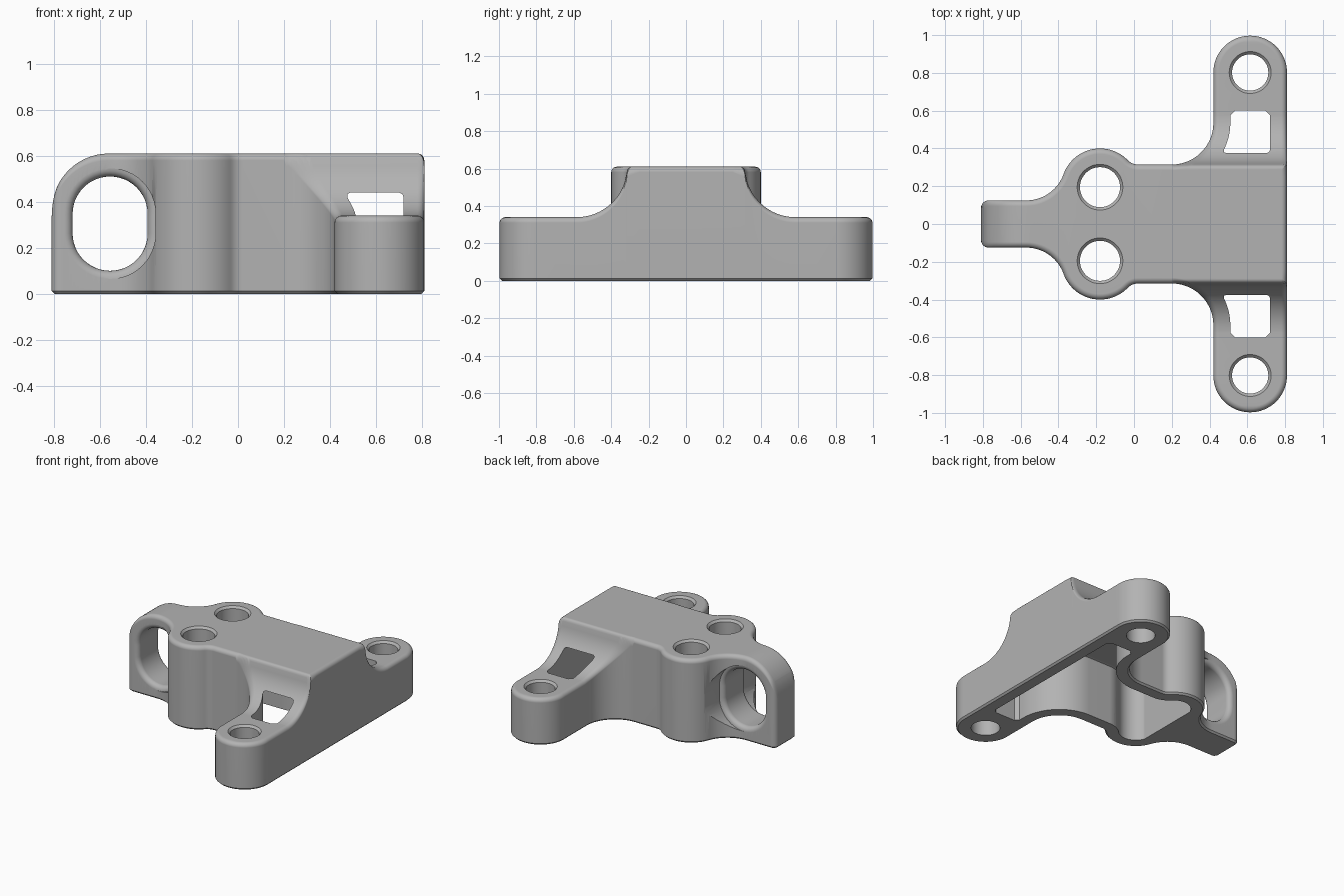
import bpy, bmesh
from math import sin, cos, pi, radians, sqrt, atan2

cube = bpy.data.objects.get("Cube")
if cube:
    bpy.data.objects.remove(cube, do_unlink=True)

TOP, FOOT, ROUND = 0.61, 0.34, 0.03
BOSS_X, BOSS_Y, BOSS_R = -0.18, 0.195, 0.205
FOOT_X, FOOT_Y, FOOT_R = 0.615, 0.802, 0.195
EDGE_X = FOOT_X + FOOT_R

grey = bpy.data.materials.new("plain grey")
grey.use_nodes = True
grey.diffuse_color = (0.45, 0.45, 0.45, 1)
grey.node_tree.nodes["Principled BSDF"].inputs["Base Color"].default_value = (0.45, 0.45, 0.45, 1)


def arc(cx, cy, r, a0, a1, n):
    """Points on an arc, angles in degrees."""
    angles = [radians(a0 + (a1 - a0) * i / n) for i in range(n + 1)]
    return [(cx + r * cos(a), cy + r * sin(a)) for a in angles]


def chains(d):
    """Half of the footprint inset by d: body side, arm inner side, arm outer side."""
    neck = -0.57
    flare_y, flare_r = 0.334, 0.209
    small_x, small_y, small_r = 0.02, 0.388, 0.073
    t1 = math_deg(flare_y - BOSS_Y, neck - BOSS_X)
    t2 = math_deg(small_y - BOSS_Y, small_x - BOSS_X)
    body = arc(-0.77, 0.085, 0.04 - d, 180, 90, 6)
    body += [(-0.77 + 0.2 * (i / 12) ** 1.3, 0.125 - d) for i in range(1, 12)]
    body += arc(neck, flare_y, flare_r + d, -90, t1 - 180, 14)
    body += arc(BOSS_X, BOSS_Y, BOSS_R - d, t1, t2, 28)[1:]
    body += arc(small_x, small_y, small_r + d, t2 - 180, -90, 6)[1:]
    body.append((0.2, 0.315 - d))
    inner = arc(0.2, 0.535, 0.22 + d, -90, 0, 32)
    inner += [(0.42 + d, y) for y in (0.55, 0.565, 0.575, 0.6, 0.7)]
    inner += arc(FOOT_X, FOOT_Y, FOOT_R - d, 180, 90, 16)
    n = len(inner) - 17
    outer = [(EDGE_X - d if i < n else 2 * FOOT_X - x, y) for i, (x, y) in enumerate(inner)]
    return body, inner, outer


def math_deg(dy, dx):
    return atan2(dy, dx) * 180 / pi


def height(x, y):
    """Top surface: rounded nose, flat deck, and hollow sweep down to the feet."""
    y = abs(y)
    if x < -0.56:
        return TOP - 0.25 + sqrt(max(0, 0.0625 - (x + 0.56) ** 2))
    if x < 0.2005 or y <= 0.29:
        return TOP
    if y < 0.315:
        return TOP - 0.025 + sqrt(max(0, 0.025 ** 2 - (y - 0.29) ** 2))
    if y < 0.585:
        return TOP - sqrt(max(0.025 ** 2, 0.27 ** 2 - (0.585 - y) ** 2))
    return FOOT


def make_object(name, bm):
    bmesh.ops.remove_doubles(bm, verts=bm.verts, dist=1e-5)
    bmesh.ops.recalc_face_normals(bm, faces=bm.faces)
    mesh = bpy.data.meshes.new(name)
    bm.to_mesh(mesh)
    bm.free()
    mesh.materials.append(grey)
    ob = bpy.data.objects.new(name, mesh)
    bpy.context.collection.objects.link(ob)
    return ob


def bridge(bm, a, b):
    for i in range(len(a)):
        j = (i + 1) % len(a)
        bm.faces.new((a[i], a[j], b[j], b[i]))


def stack(name, rings):
    """Closed solid from rings of 3D points."""
    bm = bmesh.new()
    loops = [[bm.verts.new(p) for p in ring] for ring in rings]
    for a, b in zip(loops, loops[1:]):
        bridge(bm, a, b)
    bm.faces.new(loops[0])
    bm.faces.new(loops[-1])
    return make_object(name, bm)


# Bracket body: inset outlines stacked from the chamfered base to the rounded rim
def build_body():
    bm = bmesh.new()

    def ring(d, z):
        body, inner, outer = chains(d)
        half = body + inner[1:] + outer[-2::-1] + [(EDGE_X - d, 0.25)]
        pts = half + [(x, -y) for x, y in reversed(half)]
        return [bm.verts.new((x, y, z(x, y))) for x, y in pts]

    def cap(loop):
        body, inner, outer = chains(0)
        total, na, ni = len(loop), len(body), len(inner)
        mirror = lambda i: total - 1 - i
        for i in range(na - 1):
            bm.faces.new([loop[k] for k in (i, i + 1, mirror(i + 1), mirror(i))])
        start = na - 1
        end = start + 2 * (ni - 1)
        for k in range(ni - 1):
            quad = list(dict.fromkeys((start + k, start + k + 1, end - k - 1, end - k)))
            bm.faces.new([loop[q] for q in quad])
            bm.faces.new([loop[mirror(q)] for q in quad])
        deck = (start, end, end + 1)
        bm.faces.new([loop[q] for q in deck] + [loop[mirror(q)] for q in reversed(deck)])

    loops = [ring(0.012, lambda x, y: 0), ring(0, lambda x, y: 0.012)]
    for i in range(6):
        a = pi / 2 * i / 5
        drop = ROUND * (1 - sin(a))
        loops.append(ring(ROUND * (1 - cos(a)), lambda x, y: height(x, y) - drop))
    for a, b in zip(loops, loops[1:]):
        bridge(bm, a, b)
    cap(loops[0])
    cap(loops[-1])
    return make_object("bracket_body", bm)


# Underside hollow, which breaks through the swept shoulders as windows
def build_hollow():
    body, inner, _ = chains(0.09)
    keep_body = [i for i, p in enumerate(body) if p[0] > -0.29]
    keep_inner = [i for i, p in enumerate(inner) if i and p[1] < 0.58]

    def ring(d, z):
        body, inner, _ = chains(0.09 + d)
        right = EDGE_X - 0.09 - d
        half = [body[i] for i in keep_body] + [inner[i] for i in keep_inner]
        half += [(0.535 + d, 0.6 - d), (right - 0.025, 0.6 - d), (right, 0.575 - d)]
        pts = half + [(x, -y) for x, y in reversed(half)]
        return [(x, y, z) for x, y in pts]

    return stack("hollow_cutter", [ring(0, -0.1), ring(0, 0.42), ring(0.006, 0.434), ring(0.02, 0.44)])


# Upright slot through the nose, with softened lips
def build_slot():
    def ring(y, grow):
        r = 0.163 + grow
        pts = arc(-0.556, 0.347, r, 0, 180, 24) + arc(-0.556, 0.263, r, 180, 360, 24)
        return [(x, y, z) for x, z in pts]

    lip = 0.035
    side = [(0.125 - lip + lip * sin(a), lip * (1 - cos(a)))
            for a in (pi / 2 * i / 5 for i in range(6))]
    side.append((0.5, lip))
    rings = [ring(-y, g) for y, g in reversed(side)] + [ring(y, g) for y, g in side]
    return stack("slot_cutter", rings)


# Round bolt holes with a small countersink
def build_hole(name, x, y, r, top):
    levels = [(-0.1, r), (top - 0.015, r), (top + 0.001, r + 0.016), (top + 0.1, r + 0.016)]
    return stack(name, [[(px, py, z) for px, py in arc(x, y, q, 0, 352.5, 47)] for z, q in levels])


body = build_body()
cutters = [build_hollow(), build_slot()]
for s in (-1, 1):
    cutters.append(build_hole("deck_hole_cutter", BOSS_X, s * BOSS_Y, 0.106, TOP))
    cutters.append(build_hole("foot_hole_cutter", FOOT_X, s * FOOT_Y, 0.096, FOOT))

for c in cutters:
    mod = body.modifiers.new(c.name, 'BOOLEAN')
    mod.operation, mod.solver, mod.object = 'DIFFERENCE', 'EXACT', c

# Bake the cuts, then drop the cutters
bpy.context.view_layer.update()
cut = bpy.data.meshes.new_from_object(body.evaluated_get(bpy.context.evaluated_depsgraph_get()))
body.modifiers.clear()
body.data = cut
for c in cutters:
    bpy.data.objects.remove(c, do_unlink=True)

bpy.ops.object.select_all(action='DESELECT')
body.select_set(True)
bpy.context.view_layer.objects.active = body
bpy.ops.object.shade_smooth_by_angle(angle=radians(32))
weighted = body.modifiers.new("even_shading", 'WEIGHTED_NORMAL')
weighted.keep_sharp = True
